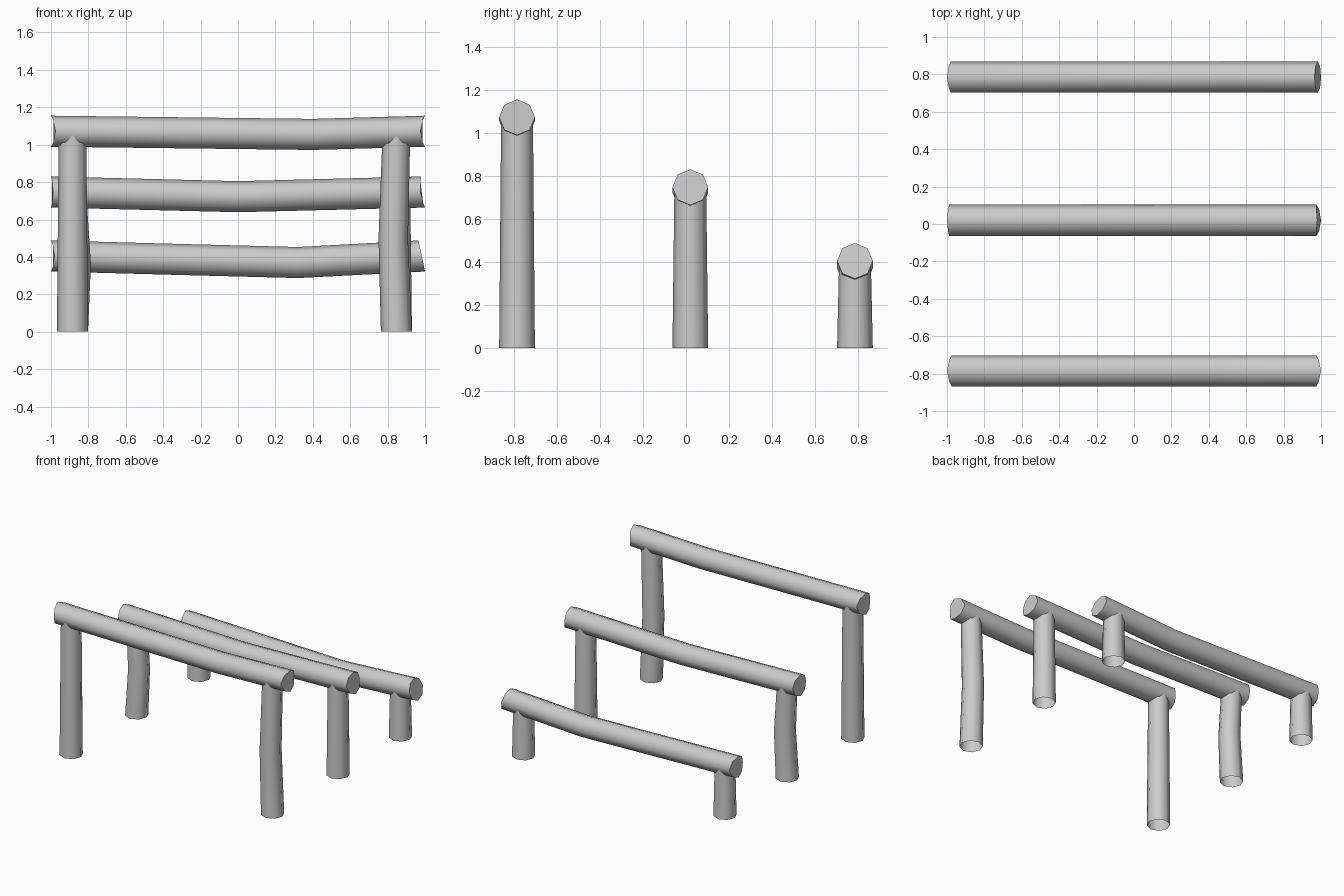
import bpy, bmesh
from math import sin, cos, pi, radians

SIDES = 8
BAR_R, FOOT_R, TOP_R = 0.083, 0.083, 0.074

cube = bpy.data.objects.get("Cube")
if cube:
    bpy.data.objects.remove(cube, do_unlink=True)

wood = bpy.data.materials.new("pale_grey")
wood.use_nodes = True
grey = (0.6, 0.6, 0.6, 1)
wood.diffuse_color = grey
wood.node_tree.nodes["Principled BSDF"].inputs["Base Color"].default_value = grey


def loft(name, rings, caps):
    """Skin a list of point rings; caps lists the ring indices to close."""
    bm = bmesh.new()
    loops = [[bm.verts.new(p) for p in ring] for ring in rings]
    for a, b in zip(loops, loops[1:]):
        for i in range(SIDES):
            j = (i + 1) % SIDES
            bm.faces.new((a[i], a[j], b[j], b[i]))
    for c in caps:
        bm.faces.new(loops[c])
    bmesh.ops.recalc_face_normals(bm, faces=bm.faces)
    mesh = bpy.data.meshes.new(name)
    bm.to_mesh(mesh)
    bm.free()
    mesh.materials.append(wood)
    obj = bpy.data.objects.new(name, mesh)
    bpy.context.collection.objects.link(obj)
    bpy.ops.object.select_all(action='DESELECT')
    obj.select_set(True)
    bpy.context.view_layer.objects.active = obj
    bpy.ops.object.shade_smooth_by_angle(angle=radians(50))


def bar(name, y, path, ends):
    """Sagging log along x; each rough end has a (notch, slant) cut."""
    rings = []
    for k, (x, z) in enumerate(path):
        ring = []
        for i in range(SIDES):
            c, s = cos(2 * pi * i / SIDES), sin(2 * pi * i / SIDES)
            cut = 0
            if k in (0, len(path) - 1):
                notch, slant = ends[0 if k == 0 else 1]
                cut = notch * c * c + slant * (1 + s) / 2
            ring.append((x - cut * (1 if x > 0 else -1), y + BAR_R * c, z + BAR_R * s))
        rings.append(ring)
    loft(name, rings, (0, len(rings) - 1))


def leg(name, x, y, top, bow=0, bow_z=0.4):
    """Tapered upright, open at the foot, with an optional sideways bow."""
    rings = []
    for z, dx in ((0, 0), (bow_z * top, bow), (top, 0)):
        r = FOOT_R + (TOP_R - FOOT_R) * z / top
        rings.append([(x + dx + r * cos(2 * pi * i / SIDES),
                       y + r * sin(2 * pi * i / SIDES), z) for i in range(SIDES)])
    loft(name, rings, (2,))


# Three hurdles stepping down from front to back
hurdles = (
    ("front", -0.785, [(-1, 1.072), (0.4, 1.055), (1, 1.072)],
     ((0.025, 0), (0.025, 0)), (0, -0.017)),
    ("middle", 0.02, [(-1, 0.747), (0, 0.722), (1, 0.747)],
     ((0.012, 0), (0.015, 0.02)), (0.02, 0)),
    ("back", 0.785, [(-1, 0.405), (-0.335, 0.387), (0.32, 0.37), (1, 0.405)],
     ((0.02, 0), (0, 0.035)), (0, 0)),
)
for part, y, path, ends, bows in hurdles:
    bar(part + "_bar", y, path, ends)
    top = path[0][1] - 0.01
    leg(part + "_right_leg", -0.885, y, top, bows[0], 0.49)
    leg(part + "_left_leg", 0.847, y, top, bows[1], 0.47)
